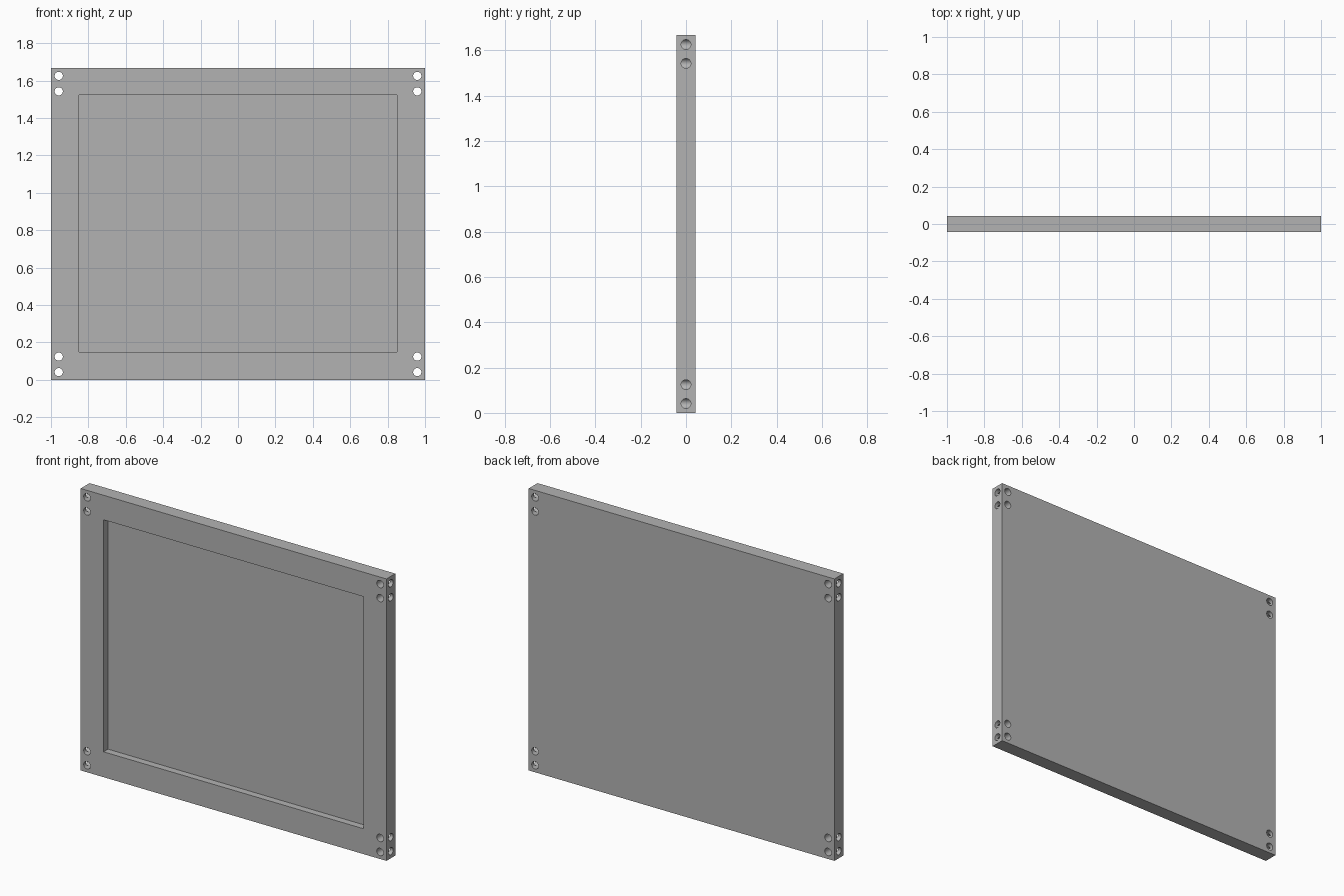
import bpy, bmesh, math
from mathutils import Matrix, Vector

if "Cube" in bpy.data.objects:
    bpy.data.objects.remove(bpy.data.objects["Cube"], do_unlink=True)

WIDTH, HEIGHT, THICK = 2.0, 1.667, 0.083
INSET, PITCH, RADIUS = 0.0415, 0.083, 0.022

grey = bpy.data.materials.new("panel grey")
grey.use_nodes = True
grey.diffuse_color = (0.45, 0.45, 0.45, 1)
grey.node_tree.nodes["Principled BSDF"].inputs["Base Color"].default_value = grey.diffuse_color


def add_box(bm, low, high):
    low, high = Vector(low), Vector(high)
    bmesh.ops.create_cube(bm, size=1, matrix=Matrix.Translation((low + high) / 2)
                          @ Matrix.Diagonal((*(high - low), 1)))


def add_bore(bm, centre, axis, radius, length):
    turn = Matrix.Rotation(math.pi / 2, 4, axis)
    bmesh.ops.create_cone(bm, cap_ends=True, segments=32, radius1=radius, radius2=radius,
                          depth=length, matrix=Matrix.Translation(centre) @ turn)


def finish(name, bm):
    mesh = bpy.data.meshes.new(name)
    bm.to_mesh(mesh)
    bm.free()
    mesh.materials.append(grey)
    obj = bpy.data.objects.new(name, mesh)
    bpy.context.collection.objects.link(obj)
    return obj


# Solid slab
bm = bmesh.new()
add_box(bm, (-WIDTH / 2, -THICK / 2, 0), (WIDTH / 2, THICK / 2, HEIGHT))
panel = finish("panel", bm)

# Shallow rectangular pocket in the front
pocket = bmesh.new()
add_box(pocket, (-0.85, -THICK, 0.15), (0.85, 0, 1.522))

# Paired corner holes: through the faces, and in from the side edges to meet them
through, side = bmesh.new(), bmesh.new()
heights = [INSET, INSET + PITCH]
heights += [HEIGHT - z for z in heights]
for sign in (-1, 1):
    for z in heights:
        x = sign * (WIDTH / 2 - INSET)
        add_bore(through, (x, 0, z), 'X', RADIUS, THICK * 2)
        add_bore(side, (x + sign * INSET, 0, z), 'Y', RADIUS - 0.0005, INSET * 2)

cutters = [finish("pocket_cutter", pocket), finish("face_hole_cutter", through),
           finish("side_hole_cutter", side)]
for cutter in cutters:
    mod = panel.modifiers.new(cutter.name, 'BOOLEAN')
    mod.operation, mod.solver, mod.object = 'DIFFERENCE', 'EXACT', cutter

# Apply the cuts, then drop the cutters
bpy.context.view_layer.update()
cut = bpy.data.meshes.new_from_object(panel.evaluated_get(bpy.context.evaluated_depsgraph_get()))
panel.modifiers.clear()
panel.data = cut
for cutter in cutters:
    bpy.data.objects.remove(cutter, do_unlink=True)

# Smooth bores, crisp edges
bpy.ops.object.select_all(action='DESELECT')
panel.select_set(True)
bpy.context.view_layer.objects.active = panel
bpy.ops.object.shade_smooth_by_angle(angle=math.radians(30))
